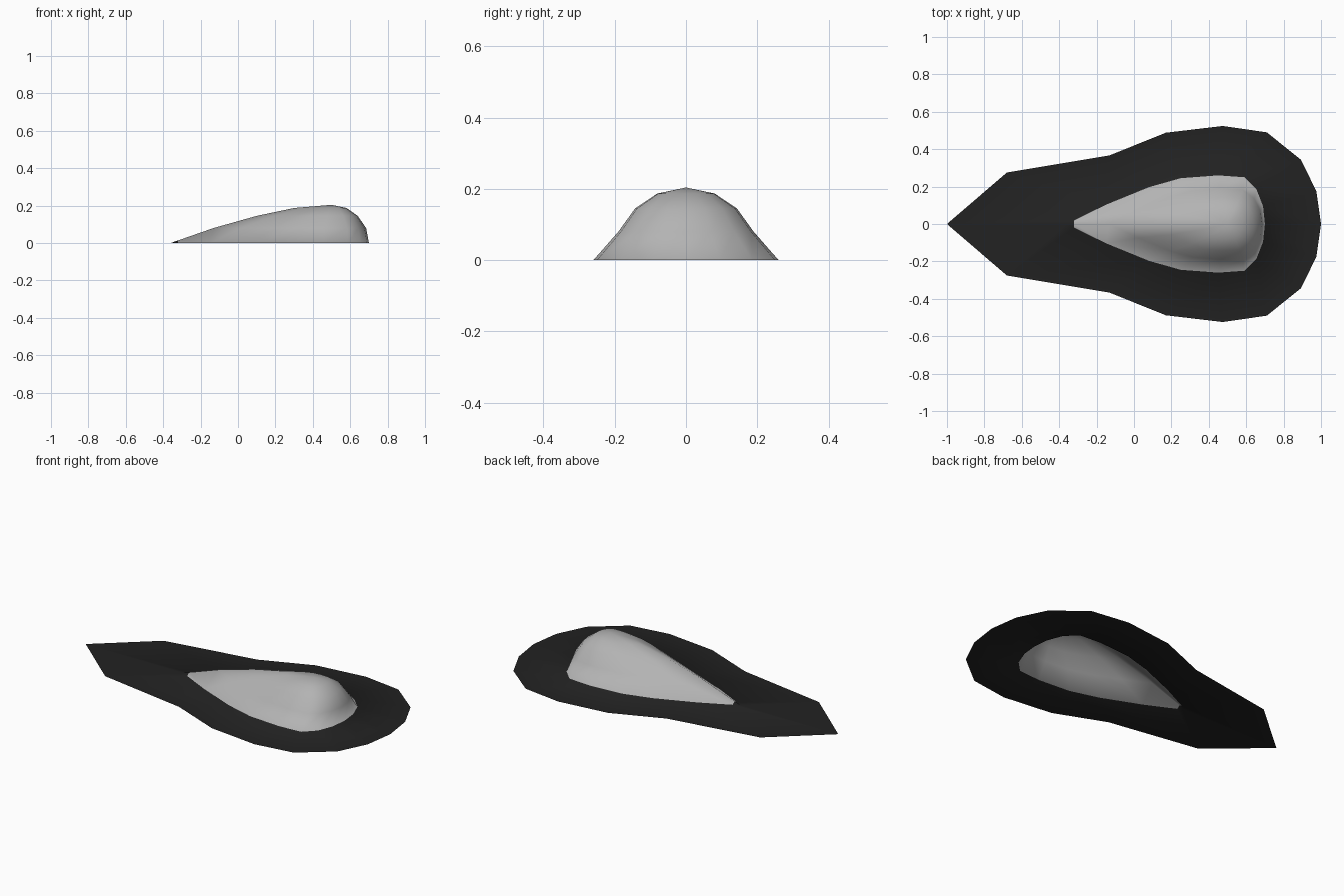
import bpy, bmesh

cube = bpy.data.objects.get("Cube")
if cube:
    bpy.data.objects.remove(cube, do_unlink=True)


def material(name, value):
    mat = bpy.data.materials.new(name)
    mat.use_nodes = True
    colour = (value, value, value, 1)
    mat.diffuse_color = colour
    bsdf = mat.node_tree.nodes["Principled BSDF"]
    bsdf.inputs["Base Color"].default_value = colour
    bsdf.inputs["Roughness"].default_value = 0.8
    return mat


# Half outlines from tail to nose, mirrored into closed loops
RIM = [(-1, 0), (-.68, .275), (-.13, .367), (.17, .488), (.475, .524),
       (.71, .49), (.893, .343), (.975, .175), (1, 0)]
FOOT = [(-.36, 0), (-.15, .103), (.08, .197), (.25, .245), (.45, .26),
        (.59, .25), (.655, .185), (.69, .095), (.70, 0)]
CREST_X, CREST_Z = .5, .204
# Dome levels: height, tail scale, nose scale, width scale
LEVELS = [(0, 1, 1, 1), (.08, .733, .925, .73),
          (.145, .465, .70, .55), (.187, .233, .40, .31)]


def closed(half):
    return half + [(x, -y) for x, y in half[-2:0:-1]]


def dome_level(tail, nose, width):
    return [(CREST_X + (x - CREST_X) * (tail if x < CREST_X else nose), y * width)
            for x, y in FOOT]


bm = bmesh.new()


def ring(half, z):
    return [bm.verts.new((x, y, z)) for x, y in closed(half)]


# Flat skirt, then the hollow teardrop dome, ending in a fan at the crest
loops = [ring(RIM, 0)] + [ring(dome_level(t, n, w), z) for z, t, n, w in LEVELS]
count = len(loops[0])
for low, high in zip(loops, loops[1:]):
    for i in range(count):
        j = (i + 1) % count
        bm.faces.new((low[j], low[i], high[i], high[j]))
crest = bm.verts.new((CREST_X, 0, CREST_Z))
for i in range(count):
    bm.faces.new((loops[-1][(i + 1) % count], loops[-1][i], crest))

# The skirt colour runs a little way up the dome's tail
TAIL_X = -.32
dome = [f for f in bm.faces if max(v.co.z for v in f.verts) > .001]
edges = {e for f in dome for e in f.edges}
verts = {v for f in dome for v in f.verts}
bmesh.ops.bisect_plane(bm, geom=dome + list(edges) + list(verts),
                       plane_co=(TAIL_X, 0, 0), plane_no=(1, 0, 0))
for f in bm.faces:
    flat = max(v.co.z for v in f.verts) < .001
    f.material_index = 0 if flat or f.calc_center_median().x < TAIL_X else 1
    f.smooth = True
bm.normal_update()
if sum(f.normal.z for f in bm.faces) < 0:
    bmesh.ops.reverse_faces(bm, faces=bm.faces[:])

mesh = bpy.data.meshes.new("domed_skirt")
bm.to_mesh(mesh)
bm.free()
mesh.materials.append(material("dark skirt", .016))
mesh.materials.append(material("grey dome", .45))
obj = bpy.data.objects.new("domed_skirt", mesh)
bpy.context.collection.objects.link(obj)
